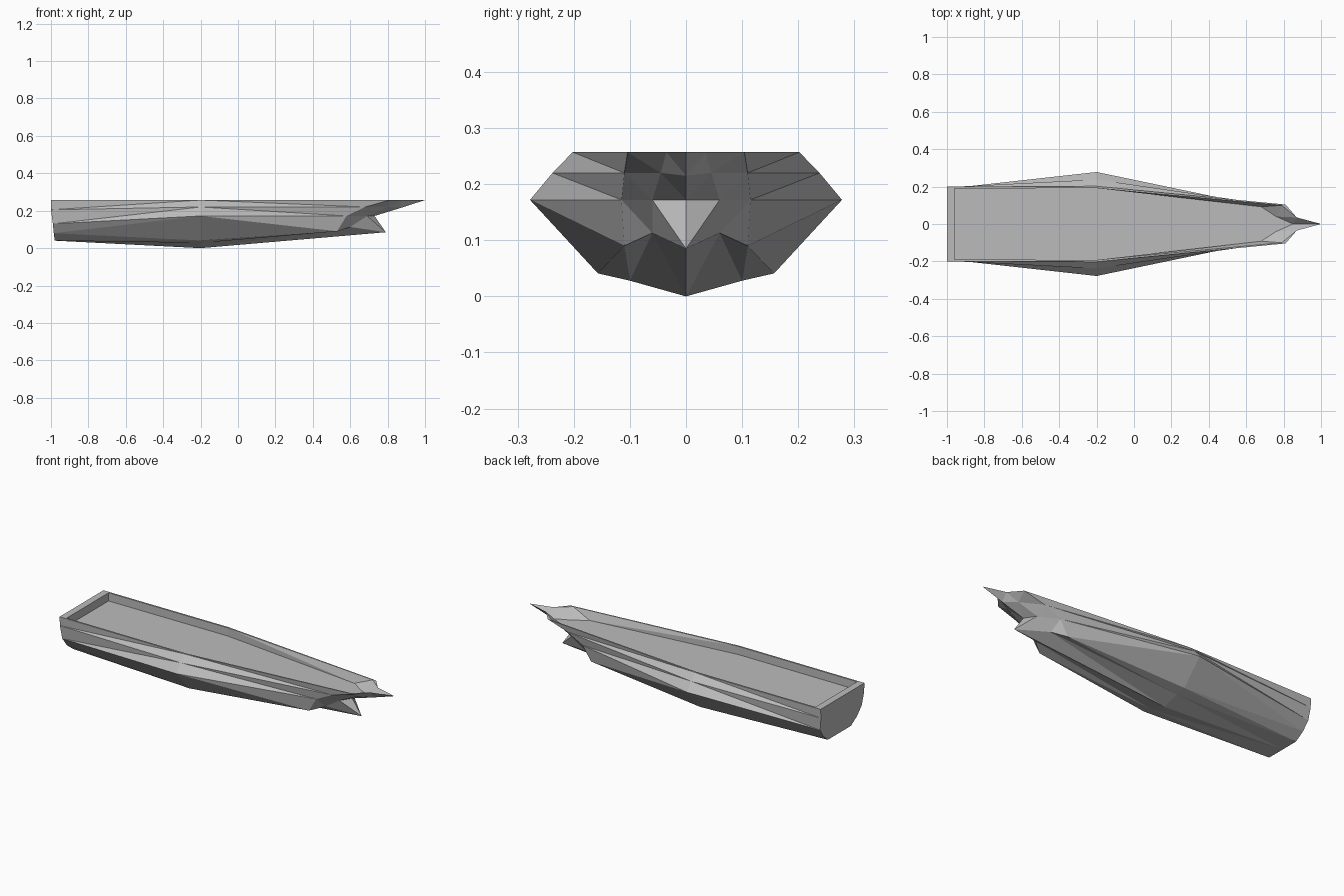
import bpy
import bmesh
from mathutils import Vector

cube = bpy.data.objects.get("Cube")
if cube:
    bpy.data.objects.remove(cube, do_unlink=True)

grey = bpy.data.materials.new("hull_grey")
grey.use_nodes = True
colour = (0.5, 0.5, 0.5, 1)
grey.diffuse_color = colour
grey.node_tree.nodes["Principled BSDF"].inputs["Base Color"].default_value = colour

# Half cross-sections (x, y, z), listed from keel upward
lower_stern = [(-.98, 0, .04), (-.98, .105, .04), (-.985, .155, .08), (-.99, .19, .13)]
lower_mid = [(-.2, 0, 0), (-.2, .1, .028), (-.2, .157, .041), (-.2, .278, .172)]
lower_bow = [(.79, 0, .085), (.6, .06, .113), (.53, .11, .09), (.58, .115, .172)]

# Upper sections: knuckle, rubbing line, sheer, inner rim, floor edge
upper_stern = [lower_stern[3], (-1, .197, .205), (-1, .2, .257), (-.96, .19, .257), (-.96, .19, .21)]
upper_mid = [lower_mid[3], (-.2, .238, .22), (-.2, .202, .257), (-.2, .192, .257), (-.2, .192, .21)]
upper_bow = [lower_bow[3], (.68, .11, .22), (.81, .104, .257), (.79, .1, .257), (.68, .092, .21)]
prow_side = [(.69, .06, .172), (.8, .045, .22), (.87, .035, .257), (.87, .035, .257), (.76, .04, .21)]
prow_stem = [(.73, 0, .172), (.87, 0, .215), (1, 0, .257), (1, 0, .257), (.85, 0, .21)]

bm = bmesh.new()


def face(points):
    """Add a face and its mirror image, skipping repeated points."""
    unique = list(dict.fromkeys(points))
    if len(unique) < 3:
        return
    for side in (1, -1):
        bm.faces.new([bm.verts.new(Vector((x, y * side, z))) for x, y, z in unique])


def loft(sections):
    for a, b in zip(sections, sections[1:]):
        for i in range(len(a) - 1):
            face([a[i], b[i], b[i + 1], a[i + 1]])


# Lower hull, topsides, rim, inner walls and prow
loft([lower_stern, lower_mid, lower_bow])
upper = [upper_stern, upper_mid, upper_bow, prow_side, prow_stem]
loft(upper)

# Ram under the prow
tip, under, chine, knuckle = lower_bow
shoulder, stem_foot = prow_side[0], prow_stem[0]
face([knuckle, chine, under, shoulder])
face([shoulder, under, tip])
face([shoulder, tip, stem_foot])

# Recessed deck floor
floor_centre = (-.96, 0, .21)
face([s[4] for s in upper] + [floor_centre])

# Transom, its rim and inner wall
rim_outer, rim_inner = (-1, 0, .257), (-.96, 0, .257)
face(lower_stern + upper_stern[1:3] + [rim_outer])
face([upper_stern[2], upper_stern[3], rim_inner, rim_outer])
face([upper_stern[3], upper_stern[4], floor_centre, rim_inner])

bmesh.ops.remove_doubles(bm, verts=bm.verts[:], dist=0.0005)
bmesh.ops.triangulate(bm, faces=bm.faces[:], quad_method='BEAUTY')
bmesh.ops.recalc_face_normals(bm, faces=bm.faces[:])

mesh = bpy.data.meshes.new("hull")
bm.to_mesh(mesh)
bm.free()
mesh.materials.append(grey)
hull = bpy.data.objects.new("hull", mesh)
bpy.context.collection.objects.link(hull)
